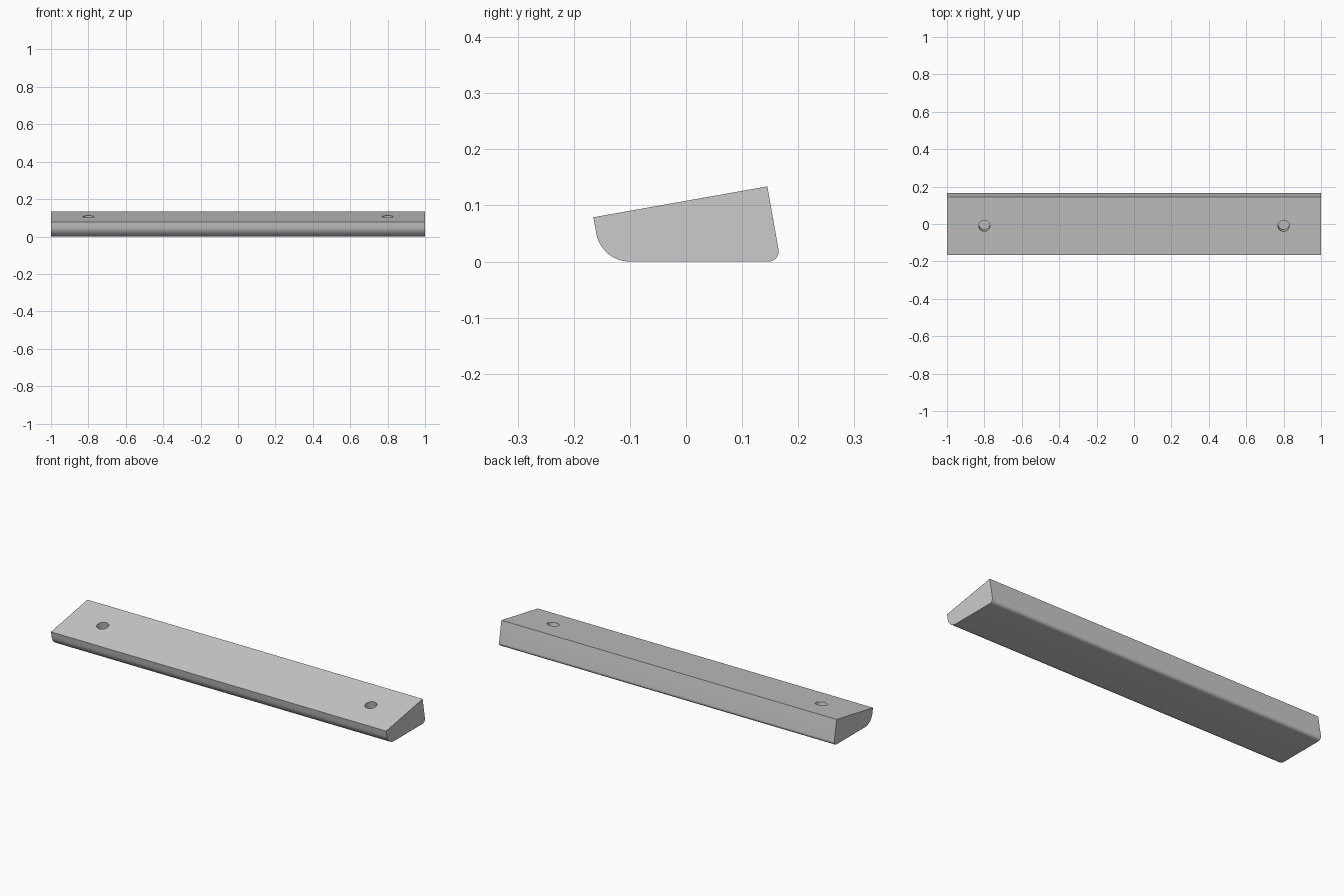
import bpy
import bmesh
import math
from mathutils import Vector, Matrix

if "Cube" in bpy.data.objects:
    bpy.data.objects.remove(bpy.data.objects["Cube"])

TILT = math.radians(10)
HOLE_RADIUS, HOLE_DEPTH = 0.03, 0.06
GREY = (0.6, 0.6, 0.6, 1)

grey = bpy.data.materials.new("plain grey")
grey.use_nodes = True
grey.diffuse_color = GREY
grey.node_tree.nodes["Principled BSDF"].inputs["Base Color"].default_value = GREY


def rounded(prev, corner, nxt, radius, steps=12):
    """Points of a fillet arc that replaces a profile corner."""
    prev, corner, nxt = Vector(prev), Vector(corner), Vector(nxt)
    a, b = (prev - corner).normalized(), (nxt - corner).normalized()
    half = a.angle(b) / 2
    centre = corner + (a + b).normalized() * radius / math.sin(half)
    start = (corner + a * radius / math.tan(half) - centre).normalized()
    end = (corner + b * radius / math.tan(half) - centre).normalized()
    return [centre + start.slerp(end, i / steps) * radius for i in range(steps + 1)]


def make_object(name, bm):
    bmesh.ops.recalc_face_normals(bm, faces=bm.faces)
    mesh = bpy.data.meshes.new(name)
    bm.to_mesh(mesh)
    bm.free()
    mesh.materials.append(grey)
    obj = bpy.data.objects.new(name, mesh)
    bpy.context.collection.objects.link(obj)
    return obj


# Bar: sloped profile with two rounded lower edges, extruded along x
front_top, back_top = (-1, -0.165, 0.079), (-1, 0.145, 0.134)
front_low, back_low = (-1, -0.151, 0), (-1, 0.1686, 0)
profile = [Vector(front_top)]
profile += rounded(front_top, front_low, back_low, 0.061)
profile += rounded(front_low, back_low, back_top, 0.0185)
profile.append(Vector(back_top))
bm = bmesh.new()
end_face = bm.faces.new([bm.verts.new(p) for p in profile])
extruded = bmesh.ops.extrude_face_region(bm, geom=[end_face], use_keep_orig=True)
moved = [v for v in extruded["geom"] if isinstance(v, bmesh.types.BMVert)]
bmesh.ops.translate(bm, verts=moved, vec=(2, 0, 0))
bar = make_object("wedge_bar", bm)

# Blind holes square to the sloped top
bm = bmesh.new()
for x in (-0.8, 0.8):
    place = Matrix.Translation((x, -0.01, 0.1065)) @ Matrix.Rotation(TILT, 4, "X")
    bmesh.ops.create_cone(bm, cap_ends=True, segments=32, radius1=HOLE_RADIUS,
                          radius2=HOLE_RADIUS, depth=2 * HOLE_DEPTH, matrix=place)
cutter = make_object("hole_cutter", bm)
cutter.hide_render = True
cut = bar.modifiers.new("holes", "BOOLEAN")
cut.operation = "DIFFERENCE"
cut.solver = "EXACT"
cut.object = cutter

# Apply the cut, drop the cutter and smooth the rounded edges
bpy.ops.object.select_all(action="DESELECT")
bpy.context.view_layer.objects.active = bar
bar.select_set(True)
bpy.ops.object.modifier_apply(modifier=cut.name)
bpy.data.objects.remove(cutter)
bpy.ops.object.shade_smooth_by_angle(angle=math.radians(30))
